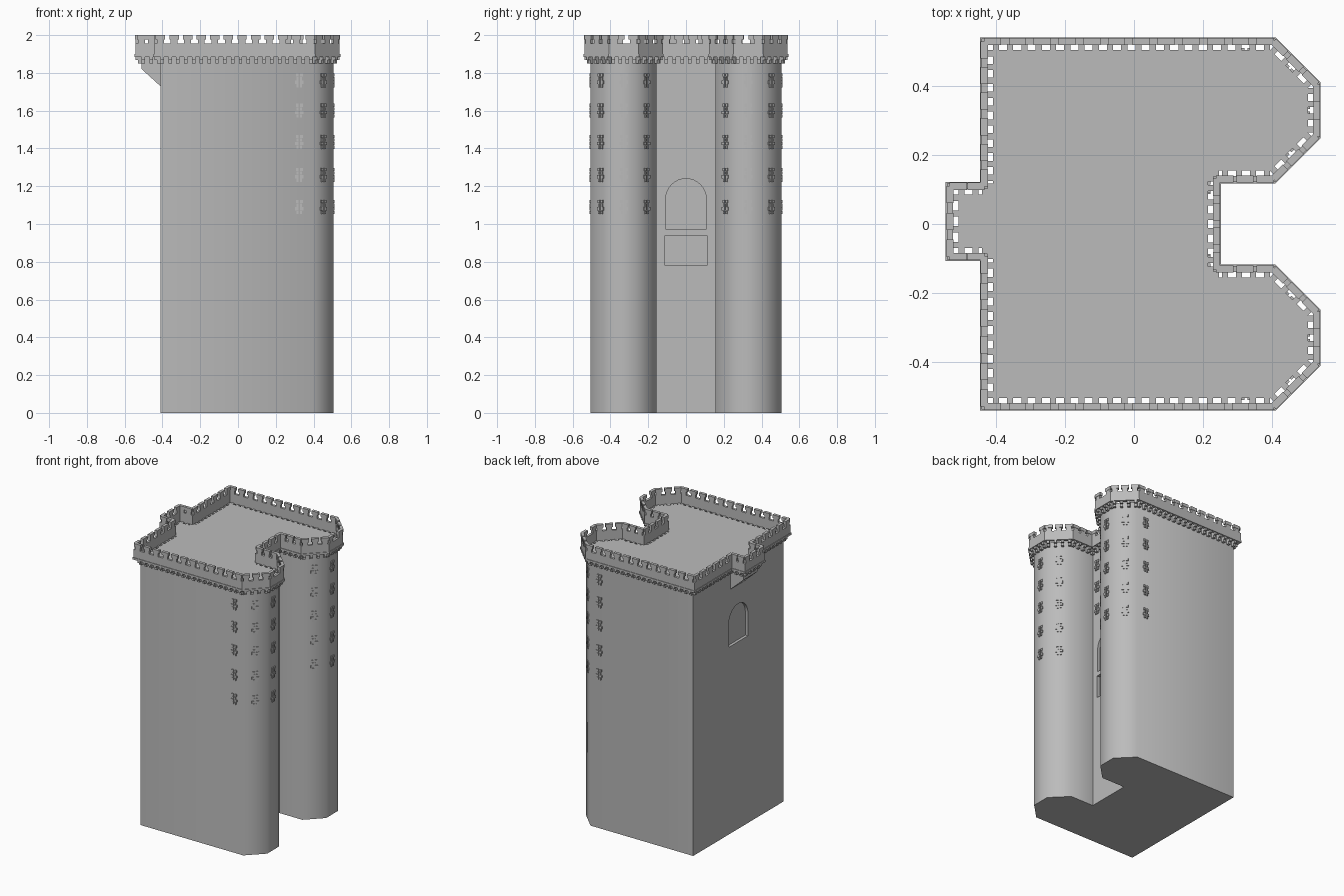
import bpy, bmesh, math
from mathutils import Vector, Matrix

cube = bpy.data.objects.get("Cube")
if cube:
    bpy.data.objects.remove(cube, do_unlink=True)

stone = bpy.data.materials.new("grey_stone")
stone.use_nodes = True
stone.diffuse_color = (0.5, 0.5, 0.5, 1)
stone.node_tree.nodes["Principled BSDF"].inputs["Base Color"].default_value = (0.5, 0.5, 0.5, 1)

DECK, WALL_BASE, WALL_TOP, TOP = 1.89, 1.885, 1.955, 2.0
UP = Vector((0, 0, 1))


def make_object(name, bm, smooth=False):
    bmesh.ops.recalc_face_normals(bm, faces=bm.faces)
    mesh = bpy.data.meshes.new(name)
    bm.to_mesh(mesh)
    bm.free()
    mesh.materials.append(stone)
    ob = bpy.data.objects.new(name, mesh)
    bpy.context.collection.objects.link(ob)
    return ob


def add_prism(bm, points, offset):
    """Extrude a closed loop of 3D points along an offset."""
    face = bm.faces.new([bm.verts.new(p) for p in points])
    new = bmesh.ops.extrude_face_region(bm, geom=[face], use_keep_orig=True)["geom"]
    bmesh.ops.translate(bm, vec=offset, verts=[v for v in new if isinstance(v, bmesh.types.BMVert)])


def add_box(bm, centre, along, out, size):
    m = Matrix((along, out, UP)).transposed().to_4x4()
    bmesh.ops.create_cube(bm, size=1, matrix=Matrix.Translation(centre) @ m @ Matrix.Diagonal((*size, 1)))


def offset_loop(loop, d):
    """Mitred outward offset of a counter-clockwise outline."""
    result = []
    for i, p in enumerate(loop):
        a = (p - loop[i - 1]).normalized()
        b = (loop[(i + 1) % len(loop)] - p).normalized()
        na, nb = Vector((a.y, -a.x, 0)), Vector((b.y, -b.x, 0))
        result.append(p + (na + nb) * d / (1 + na.dot(nb)))
    return result


def add_ring(bm, loop, inner, outer, z0, z1):
    """Wall of constant thickness following the outline."""
    rows = []
    for d, z in ((inner, z0), (outer, z0), (outer, z1), (inner, z1)):
        rows.append([bm.verts.new(p + UP * z) for p in offset_loop(loop, d)])
    for k in range(4):
        r, s = rows[k], rows[(k + 1) % 4]
        for i in range(len(loop)):
            j = (i + 1) % len(loop)
            bm.faces.new((r[i], r[j], s[j], s[i]))


def edges(loop):
    for i, p in enumerate(loop):
        q = loop[(i + 1) % len(loop)]
        d = (q - p).normalized()
        yield p, (q - p).length, d, Vector((d.y, -d.x, 0))


def spread(length, width, pitch):
    """Evenly spaced centres whose end pieces touch the corners."""
    n = max(1, round((length - width) / pitch))
    return [width / 2 + i * (length - width) / n for i in range(n + 1)]


# Floor plan: main block, two half-octagon towers, recess between them
half = [(-.41, -.505), (.395, -.505), (.505, -.395), (.505, -.265), (.395, -.155), (.215, -.155)]
plan = [Vector((x, y, 0)) for x, y in half] + [Vector((x, -y, 0)) for x, y in reversed(half)]
bay = [Vector((x, y, 0)) for x, y in ((-.41, .085), (-.51, .085), (-.51, -.07), (-.41, -.07))]
outline = plan + bay

# Main body
bm = bmesh.new()
add_prism(bm, plan, UP * DECK)
body = make_object("keep_body", bm)

# Arched niches and the square niche over the gate
bm = bmesh.new()
for x, sill in ((.215, .97), (-.41, 1.325)):
    r = .107
    arch = [Vector((x - .02, -r, sill)), Vector((x - .02, r, sill))]
    for i in range(17):
        t = math.pi * i / 16
        arch.append(Vector((x - .02, r * math.cos(t), sill + .163 + r * math.sin(t))))
    add_prism(bm, arch, Vector((.04, 0, 0)))
add_box(bm, Vector((.215, 0, .86)), Vector((0, 1, 0)), Vector((1, 0, 0)), (.224, .05, .16))
cutter = make_object("niche_cutter", bm)
cutter.hide_render = True
mod = body.modifiers.new("niches", 'BOOLEAN')
mod.operation, mod.solver, mod.object = 'DIFFERENCE', 'EXACT', cutter
bpy.context.view_layer.objects.active = body
bpy.ops.object.select_all(action='DESELECT')
body.select_set(True)
bpy.ops.object.modifier_apply(modifier="niches")
bpy.data.objects.remove(cutter, do_unlink=True)
bpy.ops.object.shade_smooth_by_angle(angle=math.radians(50))

# Rear bay with sloping underside
bm = bmesh.new()
side = [(-.40, 1.72), (-.51, 1.82), (-.51, DECK), (-.40, DECK)]
add_prism(bm, [Vector((x, -.07, z)) for x, z in side], Vector((0, .155, 0)))
make_object("rear_bay", bm)

# Parapet wall standing clear of the deck, with a string course
bm = bmesh.new()
add_ring(bm, outline, .016, .033, WALL_BASE, WALL_TOP)
add_ring(bm, outline, .03, .037, WALL_BASE, WALL_BASE + .014)
make_object("parapet", bm)

# Merlons: narrow stem under a wider cap
bm = bmesh.new()
for p, length, d, n in edges(offset_loop(outline, .0245)):
    for s in spread(length, .048, .075):
        c = p + d * s
        add_box(bm, c + UP * (WALL_TOP + .012), d, n, (.036, .017, .026))
        add_box(bm, c + UP * (TOP - .011), d, n, (.05, .021, .022))
make_object("merlons", bm)

# Stepped corbels carrying the parapet
bm = bmesh.new()
for p, length, d, n in edges(outline):
    for s in spread(length, .018, .042):
        c = p + d * s
        add_box(bm, c + n * .015 + UP * 1.879, d, n, (.018, .034, .022))
        add_box(bm, c + n * .009 + UP * 1.86, d, n, (.018, .02, .018))
make_object("corbels", bm)

# Arrow slits framed by alternating long and short stones
bm = bmesh.new()
rows = (1.76, 1.6, 1.435, 1.26, 1.09)


def add_slit(point, d, n, z):
    for side in (-1, 1):
        for k, width in enumerate((.011, .019, .010, .015)):
            c = point + d * side * (.004 + width / 2) + n * .002 + UP * (z + (k - 1.5) * .019)
            add_box(bm, c, d, n, (width, .009, .017))


for i, (p, length, d, n) in enumerate(edges(plan)):
    if i in (1, 2, 3, 7, 8, 9):
        spots, levels = [length / 2], rows
    elif i in (0, 10):
        spots, levels = [length - .07 if i == 0 else .07], rows
    elif i == 5:
        spots, levels = [.045, length - .045], rows[:3]
    else:
        continue
    for s in spots:
        for z in levels:
            add_slit(p + d * s, d, n, z)
make_object("arrow_slits", bm)
